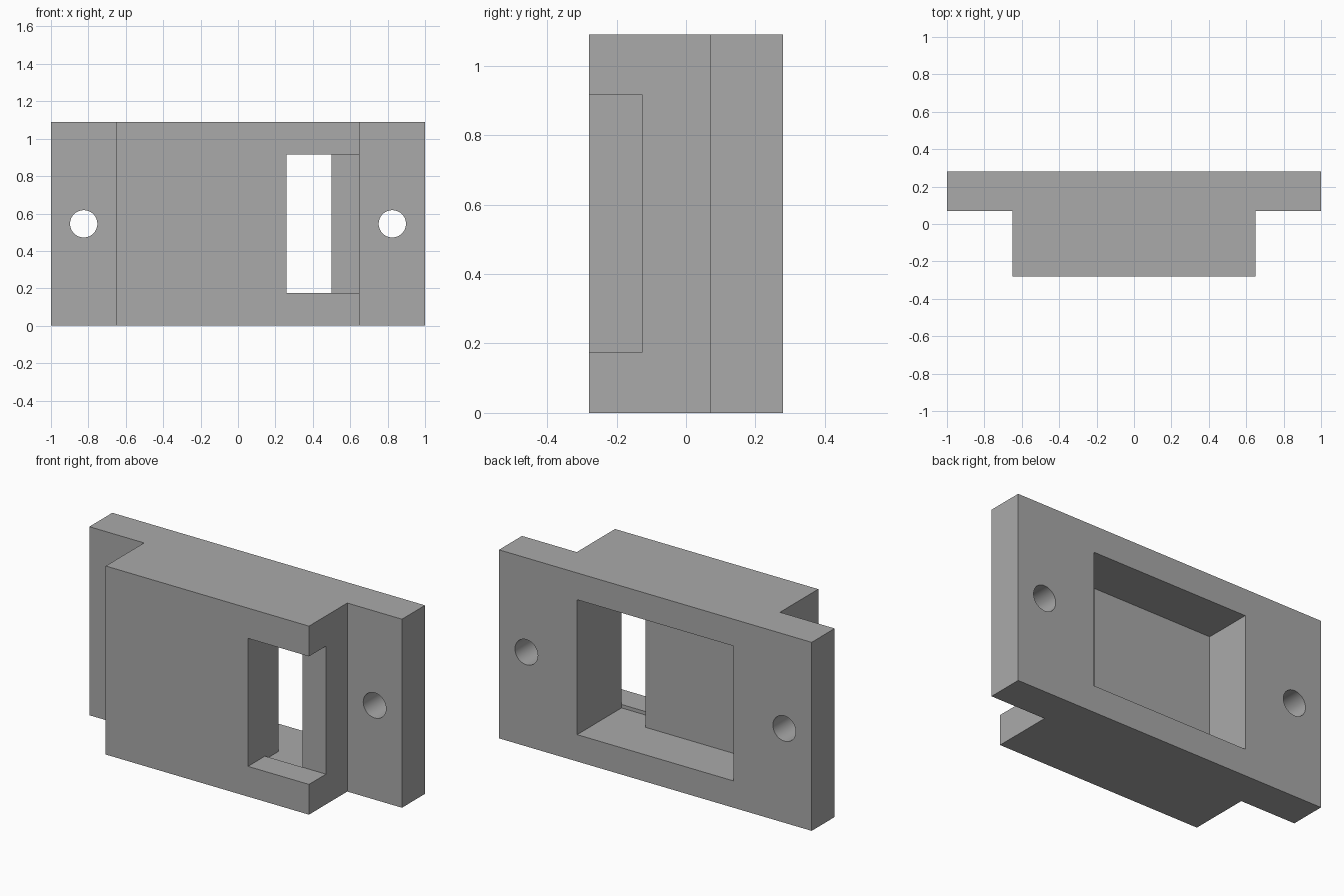
import bpy, bmesh, math
from mathutils import Vector

default = bpy.data.objects.get("Cube")
if default:
    bpy.data.objects.remove(default, do_unlink=True)

HEIGHT, MID = 1.09, 0.545
FRONT, BACK = -0.28, 0.28

grey = bpy.data.materials.new("plain grey")
grey.use_nodes = True
colour = (0.4, 0.4, 0.4, 1)
grey.diffuse_color = colour
grey.node_tree.nodes["Principled BSDF"].inputs["Base Color"].default_value = colour


def prism(name, outline, z0, z1):
    """Extrude an outline in the xy plane from z0 up to z1."""
    bm = bmesh.new()
    base = bm.faces.new([bm.verts.new((x, y, z0)) for x, y in outline])
    top = bmesh.ops.extrude_face_region(bm, geom=[base])["geom"]
    verts = [v for v in top if isinstance(v, bmesh.types.BMVert)]
    bmesh.ops.translate(bm, verts=verts, vec=Vector((0, 0, z1 - z0)))
    bmesh.ops.recalc_face_normals(bm, faces=bm.faces)
    mesh = bpy.data.meshes.new(name)
    bm.to_mesh(mesh)
    bm.free()
    mesh.materials.append(grey)
    obj = bpy.data.objects.new(name, mesh)
    bpy.context.collection.objects.link(obj)
    return obj


def cut(target, cutter):
    """Subtract the cutter from the target and discard it."""
    mod = target.modifiers.new("cut", "BOOLEAN")
    mod.operation, mod.solver, mod.object = "DIFFERENCE", "EXACT", cutter
    bpy.ops.object.select_all(action="DESELECT")
    bpy.context.view_layer.objects.active = target
    target.select_set(True)
    bpy.ops.object.modifier_apply(modifier=mod.name)
    bpy.data.objects.remove(cutter, do_unlink=True)


# Housing: wide back flange with a narrower block in front
half = [(0.65, FRONT), (0.65, 0.07), (1, 0.07), (1, BACK)]
housing = prism("mounting_housing", half + [(-x, y) for x, y in reversed(half)], 0, HEIGHT)

# Front slot, open at the left side of the block
slot = [(0.26, -0.4), (0.8, -0.4), (0.8, -0.125), (0.26, -0.125)]
cut(housing, prism("slot_cutter", slot, 0.175, 0.915))

# Back pocket, deeper on the left where it breaks into the slot
pocket = [(-0.5, 0.4), (-0.5, 0), (0.26, 0), (0.26, -0.125), (0.5, -0.125), (0.5, 0.4)]
cut(housing, prism("pocket_cutter", pocket, 0.155, 0.935))

# Screw holes through both ends of the flange
for side in (-1, 1):
    bpy.ops.mesh.primitive_cylinder_add(vertices=48, radius=0.073, depth=1,
                                        location=(side * 0.825, 0.1, MID),
                                        rotation=(math.pi / 2, 0, 0))
    hole = bpy.context.object
    hole.data.materials.append(grey)
    cut(housing, hole)

bpy.ops.object.shade_smooth_by_angle(angle=math.radians(30))
